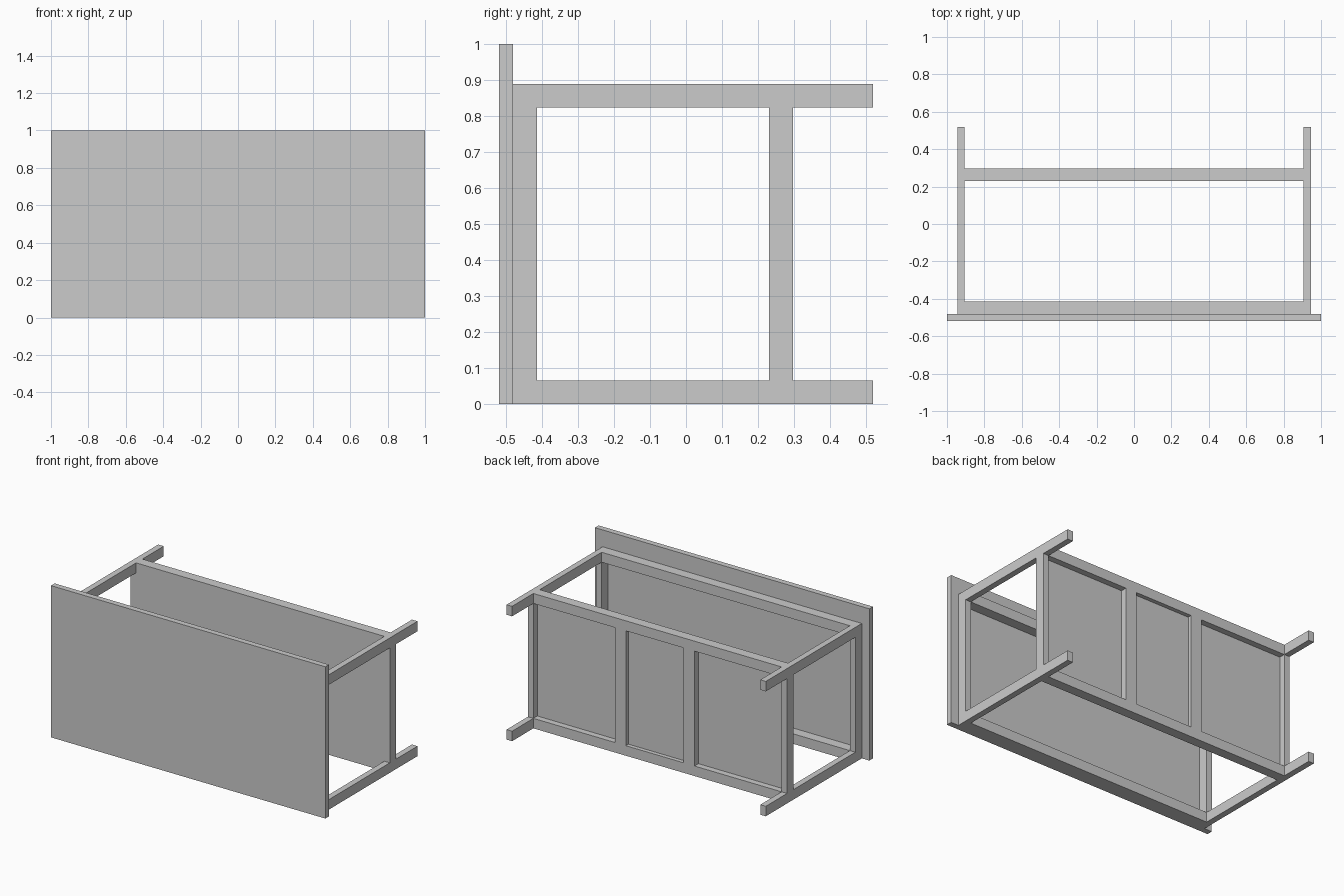
import bpy, bmesh
from mathutils import Vector

if "Cube" in bpy.data.objects:
    bpy.data.objects.remove(bpy.data.objects["Cube"])


def box(name, x, y, z, mirror_x=False):
    """Box from (min, max) ranges, optionally mirrored across x = 0."""
    bm = bmesh.new()
    bmesh.ops.create_cube(bm, size=1)
    lo, hi = Vector((x[0], y[0], z[0])), Vector((x[1], y[1], z[1]))
    for v in bm.verts:
        v.co = Vector([lo[i] + (v.co[i] + 0.5) * (hi[i] - lo[i]) for i in range(3)])
    me = bpy.data.meshes.new(name)
    bm.to_mesh(me)
    bm.free()
    ob = bpy.data.objects.new(name, me)
    bpy.context.collection.objects.link(ob)
    if mirror_x:
        ob.modifiers.new("Mirror", 'MIRROR')
    return ob


TOP = 0.889                       # height of the leg frame as it lies on its side
BAR = 0.066                       # wide side of the frame bars
LOW, HIGH = (0, BAR), (TOP - BAR, TOP)
LEG_X = (0.905, 0.945)
INNER_X = (-0.905, 0.905)
INNER_Z = (BAR, TOP - BAR)
APRON_Y = (-0.481, -0.414)
SHELF_Y = (0.231, 0.297)

# Table top, standing upright on its edge
box("table_top", (-1, 1), (-0.519, -0.481), (0, 1))

# Legs, long rails of apron and shelf
for side, z in (("lower", LOW), ("upper", HIGH)):
    box(side + "_legs", LEG_X, (-0.481, 0.519), z, True)
    box(side + "_apron_rail", INNER_X, APRON_Y, z)
    box(side + "_shelf_rail", INNER_X, SHELF_Y, z)

# End rails joining the legs
box("apron_end_rails", LEG_X, APRON_Y, INNER_Z, True)
box("shelf_end_rails", LEG_X, SHELF_Y, INNER_Z, True)

# Shelf dividers and recessed panels
box("shelf_divider_left", (-0.27, -0.19), SHELF_Y, INNER_Z)
box("shelf_divider_right", (0.23, 0.31), SHELF_Y, INNER_Z)
PANEL_Y = (SHELF_Y[0], 0.256)
box("shelf_panel_left", (-0.905, -0.27), PANEL_Y, INNER_Z)
box("shelf_panel_right", (0.31, 0.905), PANEL_Y, INNER_Z)
box("shelf_panel_middle", (-0.19, 0.23), (SHELF_Y[0], 0.27), INNER_Z)
